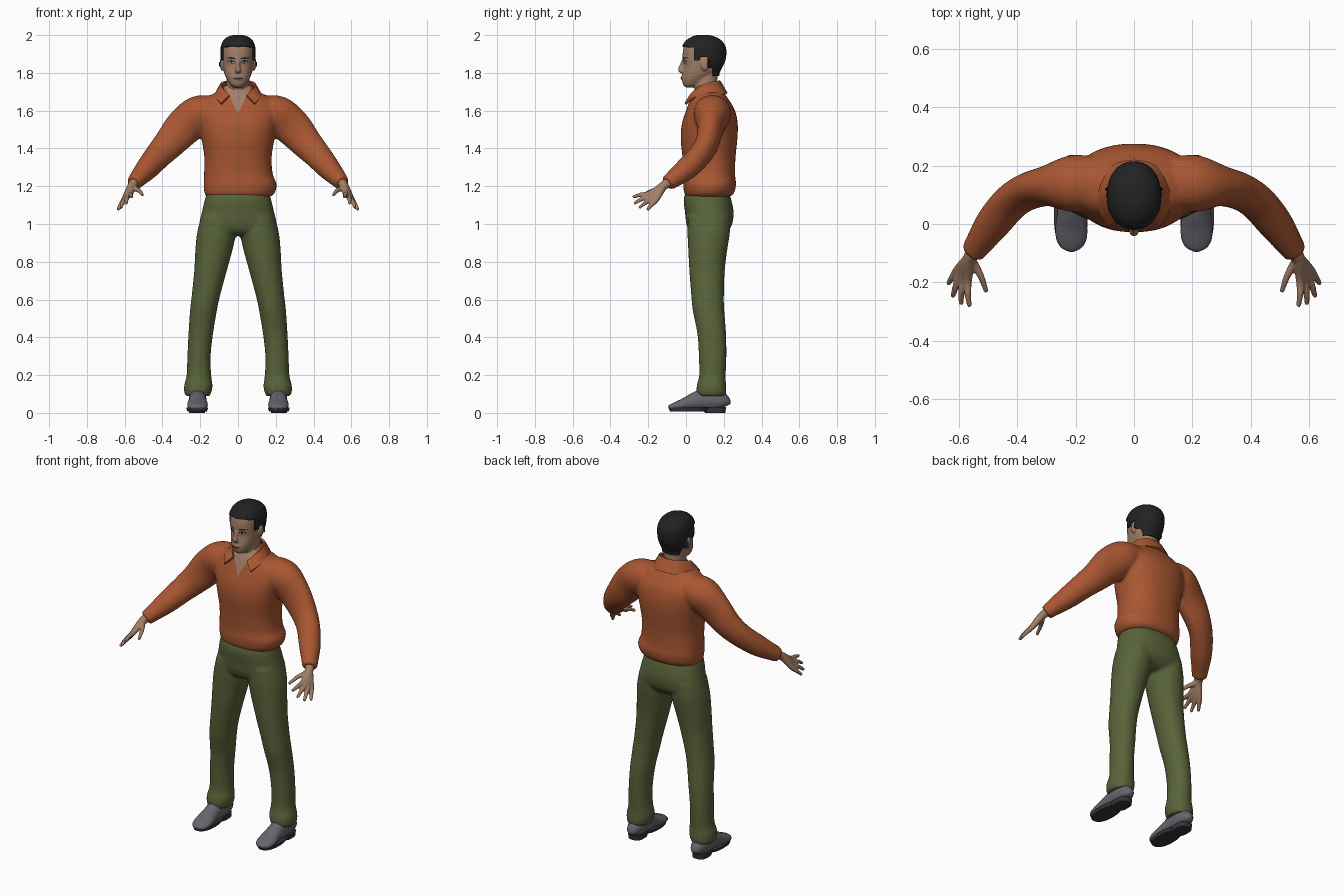
import bpy, bmesh, math
from mathutils import Vector
from mathutils.bvhtree import BVHTree

if "Cube" in bpy.data.objects:
    bpy.data.objects.remove(bpy.data.objects["Cube"])


def mat(name, rgb):
    m = bpy.data.materials.new(name)
    m.diffuse_color = (*rgb, 1)
    m.use_nodes = True
    m.node_tree.nodes["Principled BSDF"].inputs["Base Color"].default_value = m.diffuse_color
    return m


SHIRT = mat("rust orange", (0.40, 0.095, 0.032))
PANTS = mat("olive green", (0.10, 0.125, 0.042))
SKIN = mat("skin", (0.36, 0.21, 0.135))
HAIR = mat("black hair", (0.016, 0.016, 0.017))
SHOE = mat("grey leather", (0.135, 0.13, 0.15))
SOLE = mat("dark sole", (0.035, 0.035, 0.04))
LIP = mat("lips", (0.24, 0.105, 0.08))
WHITE = mat("eye white", (0.5, 0.45, 0.42))


def spline(rows, n=4):
    """Smooth interpolation through rows of numbers."""
    out = []
    for i in range(len(rows) - 1):
        p = [rows[max(i - 1, 0)], rows[i], rows[i + 1], rows[min(i + 2, len(rows) - 1)]]
        for k in range(n):
            t = k / n
            out.append([0.5 * (2 * b + (c - a) * t + (2 * a - 5 * b + 4 * c - d) * t * t
                               + (3 * b - a - 3 * c + d) * t ** 3) for a, b, c, d in zip(*p)])
    return out + [list(rows[-1])]


def skin_rings(bm, rings):
    vs = [[bm.verts.new(p) for p in r] for r in rings]
    n = len(vs[0])
    for a, b in zip(vs, vs[1:]):
        for i in range(n):
            bm.faces.new((a[i], a[(i + 1) % n], b[(i + 1) % n], b[i]))
    bm.faces.new(vs[0])
    bm.faces.new(vs[-1])
    bmesh.ops.recalc_face_normals(bm, faces=bm.faces[:])


def se(t, e):
    c, s = math.cos(t), math.sin(t)
    return math.copysign(abs(c) ** (2 / e), c), math.copysign(abs(s) ** (2 / e), s)


def tube(bm, rows, n=24, ref=(0, 1, 0), steps=4):
    """Rows: x, y, z, radius along ref, radius across."""
    rows = spline(rows, steps)
    pts = [Vector(r[:3]) for r in rows]
    rings = []
    for i, r in enumerate(rows):
        t = (pts[min(i + 1, len(pts) - 1)] - pts[max(i - 1, 0)]).normalized()
        u = Vector(ref)
        u = (u - t * u.dot(t)).normalized()
        v = t.cross(u)
        rings.append([pts[i] + u * r[3] * math.cos(a) + v * r[4] * math.sin(a)
                      for a in (k * math.tau / n for k in range(n))])
    skin_rings(bm, rings)


def stack(bm, rows, n=40, e=2.3, steps=4):
    """Level rings. Rows: z, y front, y back, x left, x right."""
    rings = []
    for z, y0, y1, x0, x1 in spline(rows, steps):
        ring = []
        for k in range(n):
            c, s = se(k * math.tau / n, e)
            ring.append(((x0 + x1) / 2 + c * (x1 - x0) / 2, (y0 + y1) / 2 + s * (y1 - y0) / 2, z))
        rings.append(ring)
    skin_rings(bm, rings)


def ball(bm, c, r):
    vs = bmesh.ops.create_uvsphere(bm, u_segments=16, v_segments=10, radius=1)["verts"]
    for v in vs:
        v.co = Vector(c) + Vector([v.co[i] * r[i] for i in range(3)])


def finish(name, bm, *mats, voxel=0, smooth=0, angle=40, thick=0):
    me = bpy.data.meshes.new(name)
    bm.to_mesh(me)
    bm.free()
    o = bpy.data.objects.new(name, me)
    bpy.context.collection.objects.link(o)
    if voxel:
        m = o.modifiers.new("merge", "REMESH")
        m.mode, m.voxel_size = "VOXEL", voxel
    if smooth:
        m = o.modifiers.new("soften", "SMOOTH")
        m.factor, m.iterations = 0.5, smooth
    if thick:
        m = o.modifiers.new("thickness", "SOLIDIFY")
        m.thickness, m.offset = thick, 0
    if o.modifiers:
        dg = bpy.context.evaluated_depsgraph_get()
        new = bpy.data.meshes.new_from_object(o.evaluated_get(dg))
        o.modifiers.clear()
        o.data = new
    o.data.materials.clear()
    for m in mats:
        o.data.materials.append(m)
    bpy.ops.object.select_all(action="DESELECT")
    o.select_set(True)
    bpy.context.view_layer.objects.active = o
    bpy.ops.object.shade_smooth_by_angle(angle=math.radians(angle))
    return o


# Shirt: torso and both sleeves merged
bm = bmesh.new()
stack(bm, [(1.145, 0, .235, -.168, .175), (1.165, -.01, .255, -.178, .195), (1.21, -.015, .265, -.182, .205),
           (1.26, -.012, .26, -.18, .185), (1.35, -.018, .262, -.178, .178), (1.45, -.028, .272, -.193, .193),
           (1.53, -.022, .274, -.21, .21), (1.6, 0, .26, -.222, .222), (1.65, .018, .232, -.19, .19),
           (1.685, .032, .208, -.14, .14), (1.71, .045, .188, -.09, .09), (1.735, .055, .175, -.075, .075)])
for s in (-1, 1):
    tube(bm, [(s * .13, .14, 1.61, .09, .075), (s * .21, .138, 1.58, .098, .1), (s * .29, .13, 1.51, .07, .1),
              (s * .36, .112, 1.43, .063, .085), (s * .42, .075, 1.365, .06, .073),
              (s * .48, .005, 1.295, .06, .062), (s * .53, -.065, 1.24, .048, .047),
              (s * .552, -.098, 1.215, .042, .04)])
shirt = finish("shirt", bm, SHIRT, SKIN, voxel=.01, smooth=4)

# Open neck: cut a V in the front and colour it
bm = bmesh.new()
bm.from_mesh(shirt.data)
for s in (-1, 1):
    geo = [f for f in bm.faces if f.calc_center_median().y < .1 and f.calc_center_median().z > 1.55]
    geo += list({e for f in geo for e in f.edges}) + list({v for f in geo for v in f.verts})
    bmesh.ops.bisect_plane(bm, geom=geo, plane_co=(0, 0, 1.585), plane_no=(1, 0, -.5 * s))
for f in bm.faces:
    c = f.calc_center_median()
    f.material_index = int(c.y < .08 and abs(c.x) < (c.z - 1.585) * .5)
bm.to_mesh(shirt.data)
bm.free()

# Collar: folded strip around the neck
half = spline([(0, .178, 1.755, 0, .215, 1.69), (.06, .16, 1.755, .075, .195, 1.685),
               (.088, .11, 1.742, .122, .115, 1.68), (.077, .06, 1.715, .115, .042, 1.665),
               (.045, .022, 1.678, .088, -.004, 1.635)])
full = [(-a, b, c, -d, e, f) for a, b, c, d, e, f in half[:0:-1]] + half
bm = bmesh.new()
cols = [(bm.verts.new(r[:3]), bm.verts.new(r[3:])) for r in full]
for a, b in zip(cols, cols[1:]):
    bm.faces.new((a[0], b[0], b[1], a[1]))
finish("collar", bm, SHIRT, thick=.012)

# Trousers: hips and both legs merged
bm = bmesh.new()
stack(bm, [(1.165, -.005, .228, -.165, .165), (1.12, -.012, .242, -.178, .178), (1.06, -.005, .252, -.192, .192),
           (1.0, .002, .245, -.205, .205), (.96, .02, .22, -.195, .195), (.94, .05, .19, -.15, .15)])
for s in (-1, 1):
    rows = [(1.04, .01, .235, .02, .195), (.95, .008, .232, .012, .217), (.86, .012, .218, .03, .226),
            (.75, .018, .205, .06, .232), (.62, .028, .2, .095, .245), (.54, .036, .203, .112, .254),
            (.42, .06, .212, .132, .262), (.3, .068, .214, .145, .268), (.2, .07, .21, .142, .272),
            (.15, .058, .212, .135, .284), (.12, .055, .214, .138, .286), (.09, .06, .212, .148, .28)]
    stack(bm, [(z, a, b, *sorted((s * i, s * o))) for z, a, b, i, o in rows], e=2.1)
finish("trousers", bm, PANTS, voxel=.01, smooth=4)

# Shoes with sole and heel
for side, s in (("left", 1), ("right", -1)):
    bm = bmesh.new()
    tube(bm, [(s * .214, y, (top + .012) / 2, w, (top - .012) / 2) for y, w, top in
              [(.212, .02, .06), (.2, .038, .095), (.16, .046, .125), (.09, .047, .125), (.04, .048, .105),
               (-.01, .054, .078), (-.05, .052, .06), (-.078, .038, .046), (-.09, .015, .034)]], ref=(1, 0, 0))
    finish(side + "_shoe", bm, SHOE, angle=60)
    bm = bmesh.new()
    x = s * .216
    stack(bm, [(.008, -.085, .12, x - .052, x + .052), (.028, -.093, .15, x - .058, x + .058)], e=2.4, steps=1)
    stack(bm, [(0, .1, .208, x - .042, x + .042), (.03, .08, .212, x - .044, x + .044)], e=3, steps=1)
    finish(side + "_sole", bm, SOLE)

# Hands: five fingers running from the wrist, merged
DIGITS = [((.568, -.19, 1.162), (.568, -.24, 1.155), (.562, -.282, 1.142)),
          ((.582, -.186, 1.15), (.59, -.235, 1.132), (.591, -.275, 1.108)),
          ((.594, -.173, 1.139), (.61, -.216, 1.112), (.62, -.249, 1.085)),
          ((.603, -.156, 1.13), (.622, -.184, 1.1), (.636, -.205, 1.075)),
          ((.545, -.14, 1.188), (.522, -.182, 1.175), (.505, -.232, 1.152))]
for side, s in (("left", 1), ("right", -1)):
    bm = bmesh.new()
    for d in DIGITS:
        path = [(.535, -.072, 1.232), (.562, -.118, 1.203)] + list(d)
        tube(bm, [(s * p[0], p[1], p[2], r, r) for p, r in zip(path, (.026, .023, .015, .0115, .008))],
             n=12, ref=(1, 0, 0))
    finish(side + "_hand", bm, SKIN, voxel=.0045, smooth=3)

# Head: skull, neck, nose and ears merged
bm = bmesh.new()
stack(bm, [(z, a, b, -w, w) for z, a, b, w in
           [(1.722, .0, .05, .022), (1.738, -.016, .085, .042), (1.77, -.021, .125, .061), (1.8, -.018, .165, .073),
            (1.84, -.012, .188, .08), (1.875, -.018, .202, .083), (1.92, -.016, .205, .084), (1.95, -.006, .195, .079),
            (1.973, .015, .172, .065), (1.987, .045, .14, .042), (1.992, .065, .115, .02)]], e=2.2)
stack(bm, [(1.64, .05, .18, -.075, .075), (1.7, .045, .168, -.062, .062), (1.75, .045, .165, -.06, .06),
           (1.82, .06, .17, -.06, .06)])
tube(bm, [(0, -.008, 1.875, .009, .01), (0, -.022, 1.84, .01, .012), (0, -.03, 1.815, .017, .012),
          (0, -.02, 1.803, .014, .008)], n=12, ref=(1, 0, 0))
for s in (-1, 1):
    ball(bm, (s * .084, .1, 1.845), (.012, .022, .034))
ball(bm, (0, -.016, 1.772), (.024, .012, .012))
head = finish("head", bm, SKIN, voxel=.0055, smooth=3)


# Hair: shell lifted from the skull above a stepped hairline
def hairline(y):
    if y < .045:
        return 1.938 - .1 * max(y, 0)
    return 1.865 if y < .075 else 1.885 if y < .115 else 1.83 if y < .14 else 1.785


bm = bmesh.new()
bm.from_mesh(head.data)
drop = [f for f in bm.faces if f.calc_center_median().z < hairline(f.calc_center_median().y)]
bmesh.ops.delete(bm, geom=drop, context="FACES")
bm.normal_update()
for v in bm.verts:
    v.co += v.normal * .005
finish("hair", bm, HAIR, thick=.008)

# Face details: thin patches laid on the head
surf = bmesh.new()
surf.from_mesh(head.data)
bvh = BVHTree.FromBMesh(surf)


def patch(name, cx, cz, rx, rz, m, tilt=0, lift=.0015):
    bm = bmesh.new()
    rim = []
    for k in range(17):
        a = k * math.tau / 16
        q = 0 if k == 16 else 1
        u, w = q * rx * math.cos(a), q * rz * math.sin(a)
        x, z = cx + u, cz + w + tilt * u
        hit = bvh.ray_cast(Vector((x, -.3, z)), Vector((0, 1, 0)))[0]
        rim.append(bm.verts.new((x, hit.y - lift, z)))
    for k in range(16):
        bm.faces.new((rim[16], rim[k], rim[(k + 1) % 16]))
    finish(name, bm, m)


for side, s in (("left", 1), ("right", -1)):
    patch(side + "_eye_outline", s * .034, 1.859, .0185, .0085, HAIR, s * .08)
    patch(side + "_eye", s * .034, 1.8575, .014, .005, WHITE, s * .08, .0025)
    patch(side + "_iris", s * .034, 1.858, .006, .0055, HAIR, 0, .0035)
    patch(side + "_eyebrow", s * .037, 1.879, .024, .0045, HAIR, s * .12)
    patch(side + "_nostril", s * .009, 1.806, .005, .003, LIP)
patch("upper_lip", 0, 1.776, .026, .005, LIP)
patch("lower_lip", 0, 1.767, .021, .005, LIP)
patch("mouth_line", 0, 1.772, .026, .0013, HAIR, 0, .003)
surf.free()
